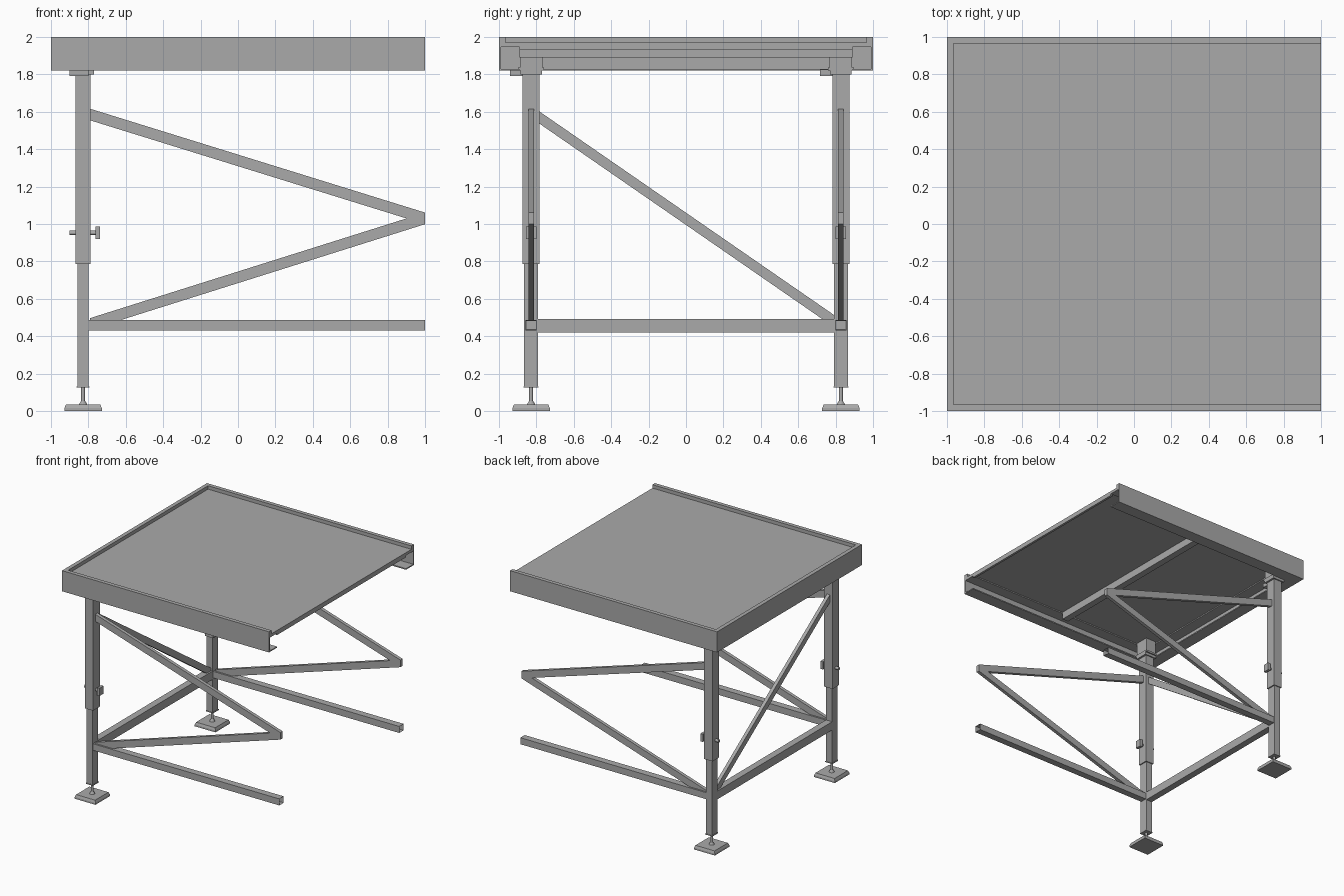
import bpy, bmesh
from mathutils import Vector

cube = bpy.data.objects.get("Cube")
if cube:
    bpy.data.objects.remove(cube, do_unlink=True)

steel = bpy.data.materials.new("plain grey")
steel.use_nodes = True
GREY = (0.4, 0.4, 0.4, 1)
steel.diffuse_color = GREY
steel.node_tree.nodes["Principled BSDF"].inputs["Base Color"].default_value = GREY


def finish(name, bm):
    bmesh.ops.recalc_face_normals(bm, faces=bm.faces)
    mesh = bpy.data.meshes.new(name)
    bm.to_mesh(mesh)
    bm.free()
    mesh.materials.append(steel)
    obj = bpy.data.objects.new(name, mesh)
    bpy.context.collection.objects.link(obj)
    return obj


def box_mesh(lo, hi):
    lo, hi = Vector(lo), Vector(hi)
    bm = bmesh.new()
    bmesh.ops.create_cube(bm, size=1)
    for v in bm.verts:
        v.co = (lo + hi) / 2 + v.co * (hi - lo)
    return bm


def box(name, lo, hi):
    return finish(name, box_mesh(lo, hi))


def column(name, x, y, wx, wy, z0, z1, taper=1):
    """Upright block around a point, optionally narrower at the top."""
    bm = box_mesh((x - wx / 2, y - wy / 2, z0), (x + wx / 2, y + wy / 2, z1))
    for v in bm.verts:
        if v.co.z > (z0 + z1) / 2:
            v.co.x = x + (v.co.x - x) * taper
            v.co.y = y + (v.co.y - y) * taper
    return finish(name, bm)


def cylinder(name, start, end, r0, r1, sides=12):
    a, b = Vector(start), Vector(end)
    bm = bmesh.new()
    bmesh.ops.create_cone(bm, cap_ends=True, segments=sides, radius1=r0, radius2=r1, depth=(b - a).length)
    turn = (b - a).to_track_quat('Z', 'Y')
    for v in bm.verts:
        v.co = turn @ v.co + (a + b) / 2
    return finish(name, bm)


def brace(name, a, b, height, thick):
    """Slanted flat bar with upright cut ends."""
    a, b = Vector(a), Vector(b)
    side = (b - a).cross(Vector((0, 0, 1))).normalized() * thick / 2
    up = Vector((0, 0, height / 2))
    bm = bmesh.new()
    ends = [[bm.verts.new(p + s) for s in (side + up, side - up, -side - up, -side + up)] for p in (a, b)]
    for ring in ends:
        bm.faces.new(ring)
    for i in range(4):
        j = (i + 1) % 4
        bm.faces.new((ends[0][i], ends[0][j], ends[1][j], ends[1][i]))
    return finish(name, bm)


# Edge frame: a channel swept round three sides, mitred at the corners
profile = [(0, 1.82), (0.11, 1.82), (0.11, 1.83), (0.01, 1.83), (0.01, 1.945),
           (0.11, 1.945), (0.11, 1.955), (0.035, 1.955), (0.035, 2.0), (0, 2.0)]
bm = bmesh.new()
rings = [[bm.verts.new((1 if sx > 0 else -1 + d, sy * (1 - d), z)) for d, z in profile]
         for sx, sy in ((1, 1), (-1, 1), (-1, -1), (1, -1))]
for r, s in zip(rings, rings[1:]):
    for i in range(len(profile)):
        j = (i + 1) % len(profile)
        bm.faces.new((r[i], r[j], s[j], s[i]))
bm.faces.new(rings[0])
bm.faces.new(rings[-1])
finish("edge_frame", bm)

# Deck panel, its open edge and the middle joist
box("deck", (-0.965, -0.965, 1.955), (1, 0.965, 1.97))
box("deck_edge", (0.98, -0.89, 1.93), (1, 0.89, 1.965))
box("middle_joist", (-0.03, -0.89, 1.89), (0.03, 0.89, 1.96))

X = -0.828
for side, y in (("front", -0.828), ("back", 0.828)):
    # Leg with telescopic lower part
    column(side + "_upper_leg", X, y, 0.08, 0.092, 0.785, 1.81)
    column(side + "_lower_leg", X, y, 0.06, 0.074, 0.13, 0.8)
    column(side + "_leg_cap", X, y, 0.07, 0.08, 0.125, 0.132)

    # Head bracket and latch tab under the deck
    column(side + "_head_block", X, y, 0.1, 0.12, 1.83, 1.955)
    column(side + "_head_plate", X, y, 0.114, 0.138, 1.822, 1.838)
    column(side + "_neck_plate", X, y, 0.114, 0.114, 1.8, 1.825)
    box(side + "_latch_tab", (-0.9, y - 0.112, 1.79), (-0.8, y - 0.04, 1.825))

    # Adjustable foot
    column(side + "_foot_plate", X, y, 0.2, 0.2, 0, 0.015)
    column(side + "_foot_top", X, y, 0.2, 0.2, 0.015, 0.035, 0.92)
    cylinder(side + "_foot_screw", (X, y, 0.03), (X, y, 0.13), 0.011, 0.011)
    cylinder(side + "_foot_collar", (X, y, 0.035), (X, y, 0.055), 0.022, 0.011)

    # Height clamp: pin through the leg and a square handle
    cylinder(side + "_clamp_pin", (-0.9, y, 0.953), (-0.75, y, 0.953), 0.013, 0.013)
    box(side + "_clamp_handle", (-0.762, y - 0.028, 0.92), (-0.738, y + 0.028, 0.987))

    # Long rail: square tube, hollow at its free end
    bm = box_mesh((-0.8, y - 0.03, 0.43), (1, y + 0.03, 0.487))
    end = [f for f in bm.faces if f.calc_center_median().x > 0.9]
    bmesh.ops.inset_region(bm, faces=end, thickness=0.007)
    for v in end[0].verts:
        v.co.x -= 0.3
    finish(side + "_long_rail", bm)

    # Pair of braces meeting at the free end
    brace(side + "_upper_brace", (-0.79, y, 1.585), (1, y, 1.03), 0.062, 0.03)
    brace(side + "_lower_brace", (-0.79, y, 0.466), (1, y, 1.03), 0.062, 0.03)

# Cross rail and diagonal between the two legs
box("cross_rail", (X - 0.03, -0.795, 0.42), (X + 0.03, 0.795, 0.493))
brace("cross_brace", (X, -0.785, 1.57), (X, 0.79, 0.482), 0.065, 0.03)
